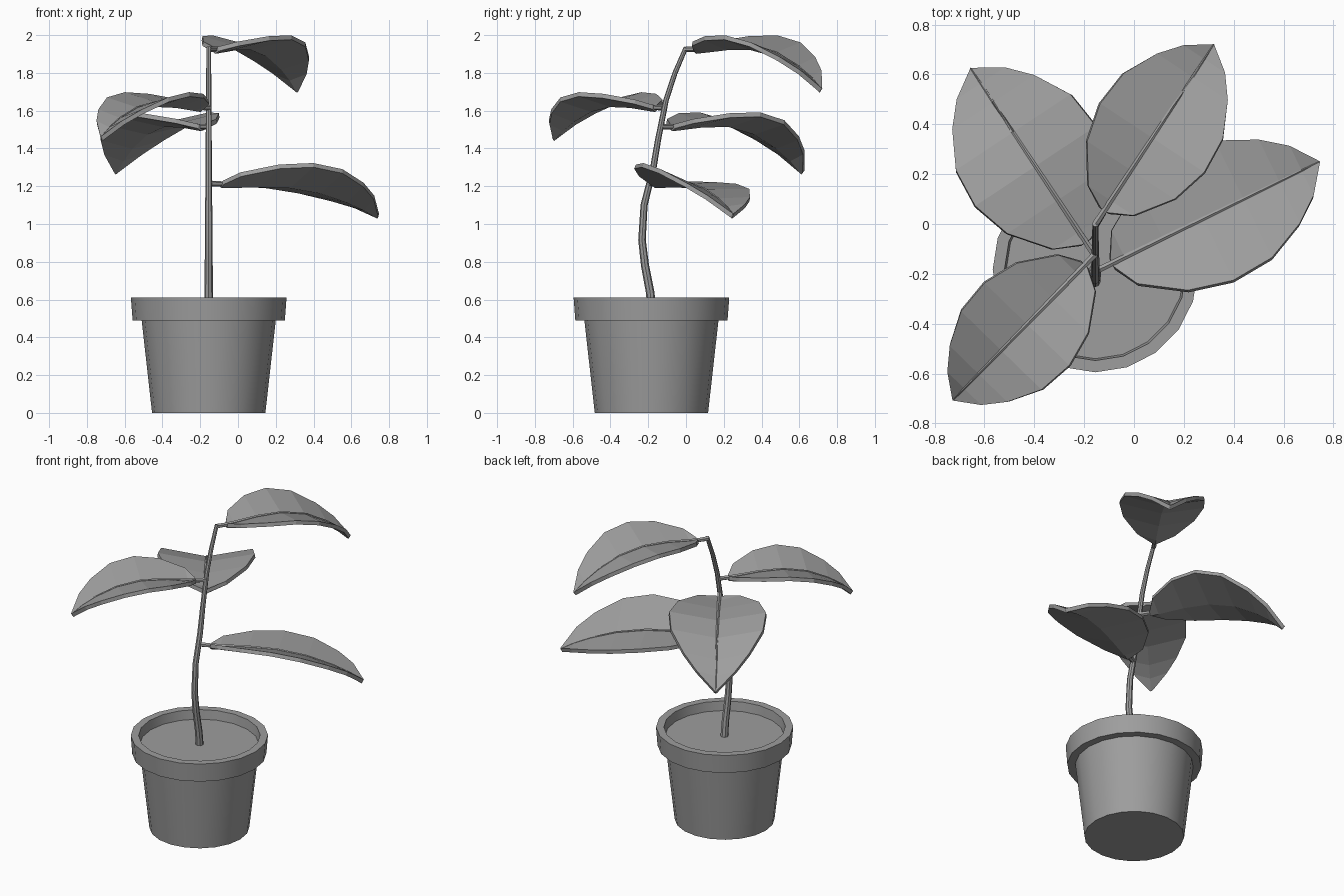
import bpy, bmesh, math
from mathutils import Vector

cube = bpy.data.objects.get("Cube")
if cube:
    bpy.data.objects.remove(cube, do_unlink=True)

GREY = 0.34
grey = bpy.data.materials.new("plain_grey")
grey.use_nodes = True
grey.diffuse_color = (GREY, GREY, GREY, 1)
grey.node_tree.nodes["Principled BSDF"].inputs["Base Color"].default_value = (GREY, GREY, GREY, 1)

POT_X, POT_Y = -0.155, -0.183


def finish(name, bm, smooth=False, fix_normals=True):
    """Turn a bmesh into a named object with the shared material."""
    if fix_normals:
        bmesh.ops.recalc_face_normals(bm, faces=bm.faces)
    mesh = bpy.data.meshes.new(name)
    bm.to_mesh(mesh)
    bm.free()
    mesh.materials.append(grey)
    obj = bpy.data.objects.new(name, mesh)
    bpy.context.collection.objects.link(obj)
    if smooth:
        bpy.ops.object.select_all(action='DESELECT')
        obj.select_set(True)
        bpy.context.view_layer.objects.active = obj
        bpy.ops.object.shade_smooth_by_angle(angle=math.radians(40))
    return obj


def lathe(name, profile, sides=20):
    """Spin a (radius, height) profile about the pot axis."""
    bm = bmesh.new()
    verts = [bm.verts.new((POT_X + r, POT_Y, z)) for r, z in profile]
    edges = [bm.edges.new(pair) for pair in zip(verts, verts[1:])]
    bmesh.ops.spin(bm, geom=verts + edges, cent=(POT_X, POT_Y, 0), axis=(0, 0, 1),
                   angle=math.tau, steps=sides, use_merge=False)
    bmesh.ops.remove_doubles(bm, verts=bm.verts, dist=0.0005)
    return finish(name, bm, smooth=True)


def tube(name, points, r_start, r_end, sides):
    """Tapered tube through a list of points."""
    bm = bmesh.new()
    rings, last = [], len(points) - 1
    for i, p in enumerate(points):
        along = (points[min(i + 1, last)] - points[max(i - 1, 0)]).normalized()
        hint = Vector((1, 0, 0)) if abs(along.x) < 0.5 else Vector((0, 0, 1))
        b = along.cross(hint).normalized()
        a = b.cross(along)
        r = r_start + (r_end - r_start) * i / last
        angles = [math.tau * k / sides for k in range(sides)]
        rings.append([bm.verts.new(p + r * (a * math.cos(t) + b * math.sin(t))) for t in angles])
    for low, high in zip(rings, rings[1:]):
        for k in range(sides):
            n = (k + 1) % sides
            bm.faces.new((low[k], low[n], high[n], high[k]))
    bm.faces.new(rings[0])
    bm.faces.new(rings[-1])
    return finish(name, bm, smooth=True)


# Blade stations: position along the leaf, relative half width, midrib height
STATIONS = [(0.075, 0.06, 0), (0.13, 0.43, 0.005), (0.3, 0.84, 0.022), (0.48, 1, 0.022),
            (0.66, 0.95, -0.02), (0.82, 0.68, -0.1), (0.92, 0.4, -0.17), (1, 0.01, -0.245)]


def leaf(name, base, tip, half_width, bend=1.0, tilt=0.0, roll=0.0):
    """Folded, drooping blade with a tapering midrib that joins the stem."""
    base = Vector(base)
    span = Vector((tip[0] - base.x, tip[1] - base.y, 0))
    length = span.length
    side = Vector((-span.y, span.x, 0)) / length
    up = Vector((0, 0, 1))
    bm = bmesh.new()
    rows, midrib = [], [base]
    for t, w, h in STATIONS:
        mid = base + span * t + up * length * (h * bend + tilt * t)
        fold = up * 0.055 * math.sqrt(w)
        out = (side + up * roll) * half_width * w
        rows.append([bm.verts.new(p) for p in (mid + out + fold, mid, mid - out + fold)])
        midrib.append(mid)
    for near, far in zip(rows, rows[1:]):
        for k in range(2):
            bm.faces.new((near[k], near[k + 1], far[k + 1], far[k]))
    blade = finish(name + "_blade", bm, fix_normals=False)
    thick = blade.modifiers.new("thickness", 'SOLIDIFY')
    thick.thickness = 0.024
    thick.offset = -1
    tube(name + "_midrib", midrib, 0.015, 0.003, 6)


# Pot with a stepped rim, and the soil inside
lathe("pot", [(0, 0), (0.30, 0), (0.355, 0.49), (0.403, 0.49), (0.412, 0.61),
              (0.365, 0.61), (0.355, 0.53)])
lathe("soil", [(0, 0.55), (0.358, 0.55)])

# Curved stem
STEM = [(-0.18, 0.54), (-0.19, 0.64), (-0.217, 0.78), (-0.233, 0.915), (-0.222, 1.1),
        (-0.175, 1.285), (-0.148, 1.445), (-0.106, 1.655), (-0.058, 1.8), (0, 1.935)]
tube("stem", [Vector((POT_X, y, z)) for y, z in STEM], 0.024, 0.012, 8)

# Leaves, from the top down
leaf("top_leaf", (POT_X, 0, 1.925), (0.32, 0.72), 0.25)
leaf("front_right_leaf", (POT_X, -0.12, 1.615), (-0.727, -0.707), 0.237, bend=0.9, tilt=0.03)
leaf("back_right_leaf", (POT_X, -0.13, 1.515), (-0.655, 0.625), 0.29, bend=1.06)
leaf("left_leaf", (POT_X, -0.19, 1.215), (0.745, 0.25), 0.275, bend=0.55, tilt=-0.03, roll=-0.2)
